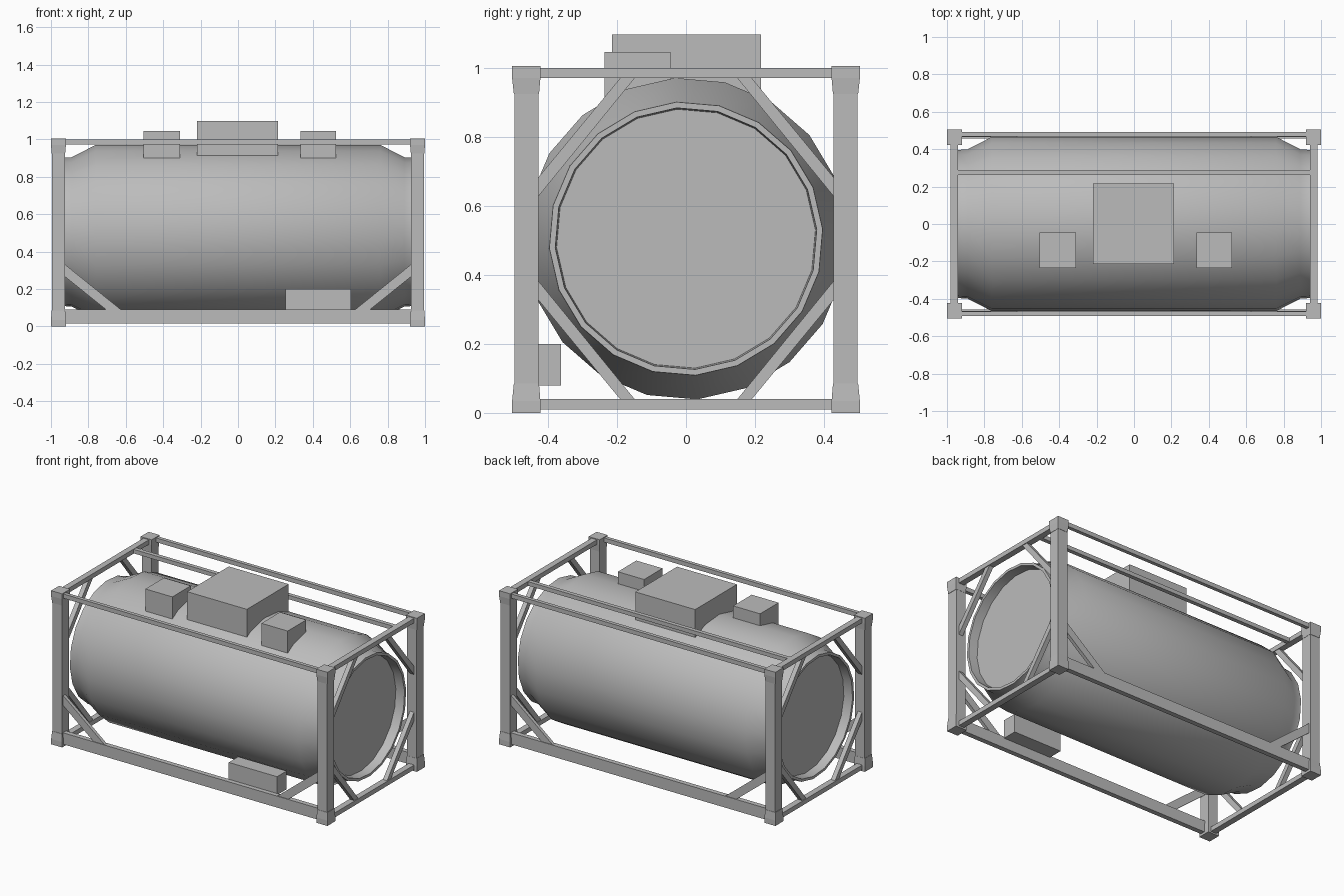
import bpy, bmesh, math

cube = bpy.data.objects.get("Cube")
if cube:
    bpy.data.objects.remove(cube, do_unlink=True)

GREY = (0.5, 0.5, 0.5, 1)
metal = bpy.data.materials.new("light grey metal")
metal.use_nodes = True
metal.diffuse_color = GREY
metal.node_tree.nodes["Principled BSDF"].inputs["Base Color"].default_value = GREY
ENDS = (("left", 1), ("right", -1))
SIDES = (("front", -1), ("back", 1))


def finish(name, bm):
    bmesh.ops.recalc_face_normals(bm, faces=bm.faces)
    mesh = bpy.data.meshes.new(name)
    bm.to_mesh(mesh)
    bm.free()
    mesh.materials.append(metal)
    obj = bpy.data.objects.new(name, mesh)
    bpy.context.collection.objects.link(obj)
    return obj


def loft(name, rings):
    """Closed solid skinned through a list of equal-length point rings."""
    bm = bmesh.new()
    loops = [[bm.verts.new(p) for p in ring] for ring in rings]
    n = len(loops[0])
    for a, b in zip(loops, loops[1:]):
        for i in range(n):
            j = (i + 1) % n
            bm.faces.new((a[i], a[j], b[j], b[i]))
    bm.faces.new(loops[0])
    bm.faces.new(loops[-1])
    return finish(name, bm)


def rect(x0, x1, y0, y1, z):
    return [(x0, y0, z), (x1, y0, z), (x1, y1, z), (x0, y1, z)]


def box(name, x0, x1, y0, y1, z0, z1):
    return loft(name, [rect(x0, x1, y0, y1, z0), rect(x0, x1, y0, y1, z1)])


# Tank: revolved profile with tapered shoulders, end collars and recessed discs
half = [(0.88, 0.376), (0.94, 0.38), (0.94, 0.397), (0.89, 0.4), (0.76, 0.467)]
profile = [(-x, r) for x, r in half] + half[::-1]
SEGMENTS = 20
angles = [math.tau * i / SEGMENTS + math.radians(4) for i in range(SEGMENTS)]
tank = loft("tank", [[(x, r * math.cos(a), 0.505 + r * math.sin(a)) for a in angles]
                     for x, r in profile])
bpy.ops.object.select_all(action="DESELECT")
tank.select_set(True)
bpy.context.view_layer.objects.active = tank
bpy.ops.object.shade_smooth_by_angle(angle=math.radians(35))

# Corner posts with flared castings at both ends
for end, sx in ENDS:
    for side, sy in SIDES:
        tag = f"{side}_{end}"
        box(f"post_{tag}", sx * 0.925, sx * 0.994, sy * 0.427, sy * 0.497, 0.02, 0.98)
        wide = (sx * 0.92, sx, sy * 0.422, sy * 0.504)
        slim = (sx * 0.924, sx * 0.996, sy * 0.426, sy * 0.499)
        loft(f"lower_casting_{tag}",
             [rect(*wide, 0), rect(*wide, 0.035), rect(*slim, 0.085)])
        loft(f"upper_casting_{tag}",
             [rect(*slim, 0.925), rect(*wide, 0.97), rect(*wide, 1.005)])

# Cross beams and diagonal braces of the end frames
for end, sx in ENDS:
    box(f"top_beam_{end}", sx * 0.94, sx * 0.98, -0.43, 0.43, 0.97, 1.0)
    box(f"bottom_beam_{end}", sx * 0.94, sx * 0.98, -0.43, 0.43, 0.01, 0.04)
    for side, sy in SIDES:
        for level, outline in (
                ("upper", [(0.43, 0.68), (0.43, 0.625), (0.145, 0.975), (0.187, 0.975)]),
                ("lower", [(0.43, 0.33), (0.43, 0.385), (0.145, 0.035), (0.187, 0.035)])):
            loft(f"{level}_end_brace_{side}_{end}",
                 [[(sx * x, sy * y, z) for y, z in outline] for x in (0.945, 0.975)])

# Side rails and their lower corner braces
for side, sy in SIDES:
    box(f"top_rail_{side}", -0.93, 0.93, sy * 0.468, sy * 0.492, 0.972, 1.0)
    box(f"bottom_rail_{side}", -0.93, 0.93, sy * 0.458, sy * 0.49, 0.015, 0.09)
    for end, sx in ENDS:
        outline = [(0.93, 0.335), (0.93, 0.27), (0.7, 0.085), (0.62, 0.085)]
        loft(f"side_brace_{side}_{end}",
             [[(sx * x, sy * y, z) for x, z in outline] for y in (0.464, 0.486)])

# Walkway bar, top housings and side cabinet
box("walkway_bar", -0.94, 0.94, 0.263, 0.29, 0.972, 0.998)
box("manhole_housing", -0.218, 0.215, -0.215, 0.217, 0.915, 1.097)
box("valve_box_right", -0.505, -0.31, -0.236, -0.045, 0.9, 1.046)
box("valve_box_left", 0.335, 0.525, -0.236, -0.045, 0.9, 1.046)
box("side_cabinet", 0.255, 0.605, -0.46, -0.362, 0.08, 0.2)
